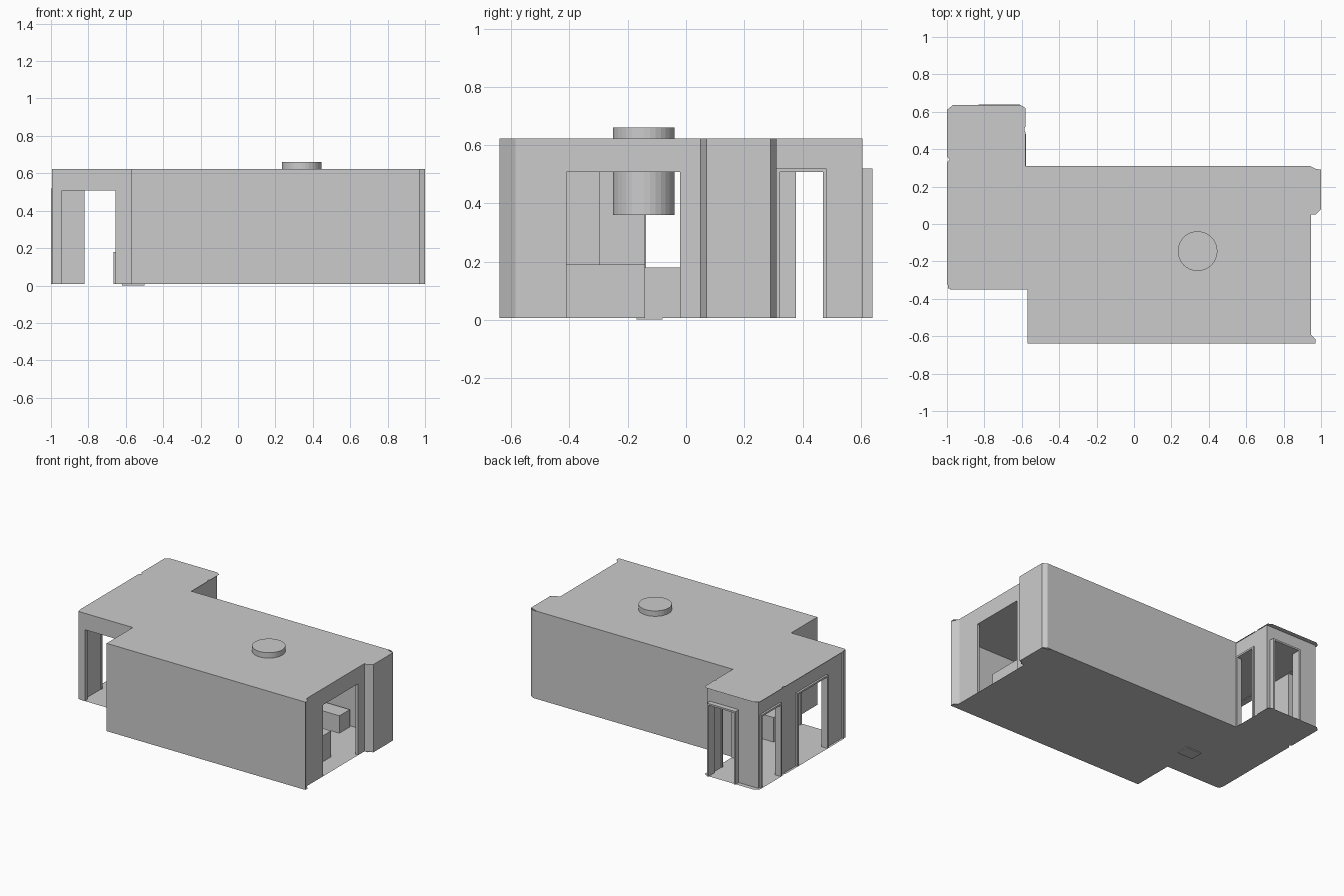
import bpy, bmesh, math

if "Cube" in bpy.data.objects:
    bpy.data.objects.remove(bpy.data.objects["Cube"])

Z0, ZD, ZT = 0.007, 0.507, 0.622   # floor, door head, roof


def make(name, verts, faces):
    me = bpy.data.meshes.new(name)
    me.from_pydata(verts, [], faces)
    me.update()
    ob = bpy.data.objects.new(name, me)
    bpy.context.collection.objects.link(ob)
    return ob


def boxes(name, items):
    """One object out of (x0, x1, y0, y1, z0, z1) boxes."""
    v, f = [], []
    for x0, x1, y0, y1, z0, z1 in items:
        n = len(v)
        v += [(x, y, z) for z in (z0, z1) for x, y in ((x0, y0), (x1, y0), (x1, y1), (x0, y1))]
        f += [[n + i for i in q] for q in ((3, 2, 1, 0), (4, 5, 6, 7), (0, 1, 5, 4),
                                           (1, 2, 6, 5), (2, 3, 7, 6), (3, 0, 4, 7))]
    return make(name, v, f)


def sheet(name, pts, z, up):
    order = list(range(len(pts)))
    return make(name, [(x, y, z) for x, y in pts], [order if up else order[::-1]])


def strip(name, pts, z0=Z0, z1=ZT):
    """Vertical wall skin along a path, outward on the right-hand side."""
    n = len(pts)
    v = [(x, y, z0) for x, y in pts] + [(x, y, z1) for x, y in pts]
    return make(name, v, [(i, i + 1, n + i + 1, n + i) for i in range(n - 1)])


def along(axis, a, b, c0, c1, z0, z1):
    return (a, b, c0, c1, z0, z1) if axis == 'x' else (c0, c1, a, b, z0, z1)


def open_wall(name, axis, a, b, c0, c1, openings):
    """Straight wall from a to b with door-height openings."""
    items, s = [], a
    for o0, o1 in openings:
        items.append(along(axis, s, o0, c0, c1, Z0, ZD))
        s = o1
    items += [along(axis, s, b, c0, c1, Z0, ZD), along(axis, a, b, c0, c1, ZD, ZT)]
    boxes(name, items)


def frame(name, axis, a, b, c0, c1, w=0.012):
    boxes(name, [along(axis, a, a + w, c0, c1, Z0, ZD + 0.012),
                 along(axis, b - w, b, c0, c1, Z0, ZD + 0.012),
                 along(axis, a + w, b - w, c0, c1, ZD, ZD + 0.012)])


# floor and roof share one outline
outline = [(-.57, -.64), (.97, -.64), (.97, -.615), (.945, -.59), (.945, .05), (.97, .05),
           (1, .08), (1, .29), (.97, .295), (.94, .31), (-.58, .31), (-.58, .49),
           (-.59, .505), (-.58, .52), (-.58, .62),
           (-.605, .635), (-.97, .635), (-1, .61), (-1, .36), (-.985, .345), (-1, .33),
           (-1, -.32), (-.98, -.35), (-.57, -.35)]
sheet("floor_top", outline, Z0 + 0.001, True)
sheet("floor_bottom", outline, Z0, False)
sheet("roof", outline, ZT, True)
sheet("roof_underside", outline, ZT - 0.002, False)
inner = [(-.57, -.64), (.93, -.64), (.93, .31), (-.6, .31), (-.6, .59), (-.97, .59),
         (-.97, -.34), (-.57, -.34)]
sheet("ceiling", inner, ZD + 0.003, False)

# plain outer walls
strip("front_wall", [(-.57, -.35), (-.57, -.64), (.97, -.64), (.945, -.585)])
strip("back_wall", [(.945, .05), (1, .07), (1, .29), (.97, .31), (-.58, .31)])

# walls with openings
open_wall("right_wall", 'y', -.59, .06, .925, .945, [(-.41, -.02)])
open_wall("entry_front_wall", 'x', -.985, -.57, -.35, -.325, [(-.94, -.655)])
open_wall("entry_left_wall", 'y', -.35, .605, -.985, -.96, [(-.14, .18), (.375, .58)])
open_wall("entry_back_wall", 'x', -.985, -.585, .58, .605, [(-.82, -.62)])
open_wall("entry_right_wall", 'y', .305, .605, -.61, -.585, [(.32, .47)])

# door and window surrounds
frame("left_frame_wide", 'y', -.15, .19, -.999, -.955)
frame("left_frame_narrow", 'y', .365, .59, -.999, -.955)
frame("back_frame", 'x', -.832, -.61, .575, .64)
frame("side_frame", 'y', .31, .482, -.615, -.578)

# corner post of the entry wing
boxes("corner_post", [(-.995, -.965, -.345, -.32, Z0, ZT)])

# inner partitions and the inside face of the front wall
boxes("partition", [(-.57, -.555, -.64, -.295, Z0, ZD), (-.60, -.585, -.35, -.14, Z0, ZD)])
strip("front_wall_lining", [(.925, -.62), (-.55, -.62)], Z0, ZD)

# fittings inside
boxes("island_counter", [(.1, .82, -.41, -.14, Z0, .19)])
boxes("low_cabinet", [(-.665, -.5, -.14, -.02, Z0, .18)])
boxes("back_bench", [(.3, .66, .18, .295, Z0, .13)])
boxes("floor_plate", [(-.62, -.5, -.17, -.08, 0.001, Z0)])

# round hood that passes through the roof
bm = bmesh.new()
bmesh.ops.create_cone(bm, cap_ends=True, segments=32, radius1=.106, radius2=.106, depth=.30)
bmesh.ops.translate(bm, verts=bm.verts, vec=(.34, -.145, .51))
me = bpy.data.meshes.new("round_hood")
bm.to_mesh(me)
bm.free()
hood = bpy.data.objects.new("round_hood", me)
bpy.context.collection.objects.link(hood)
